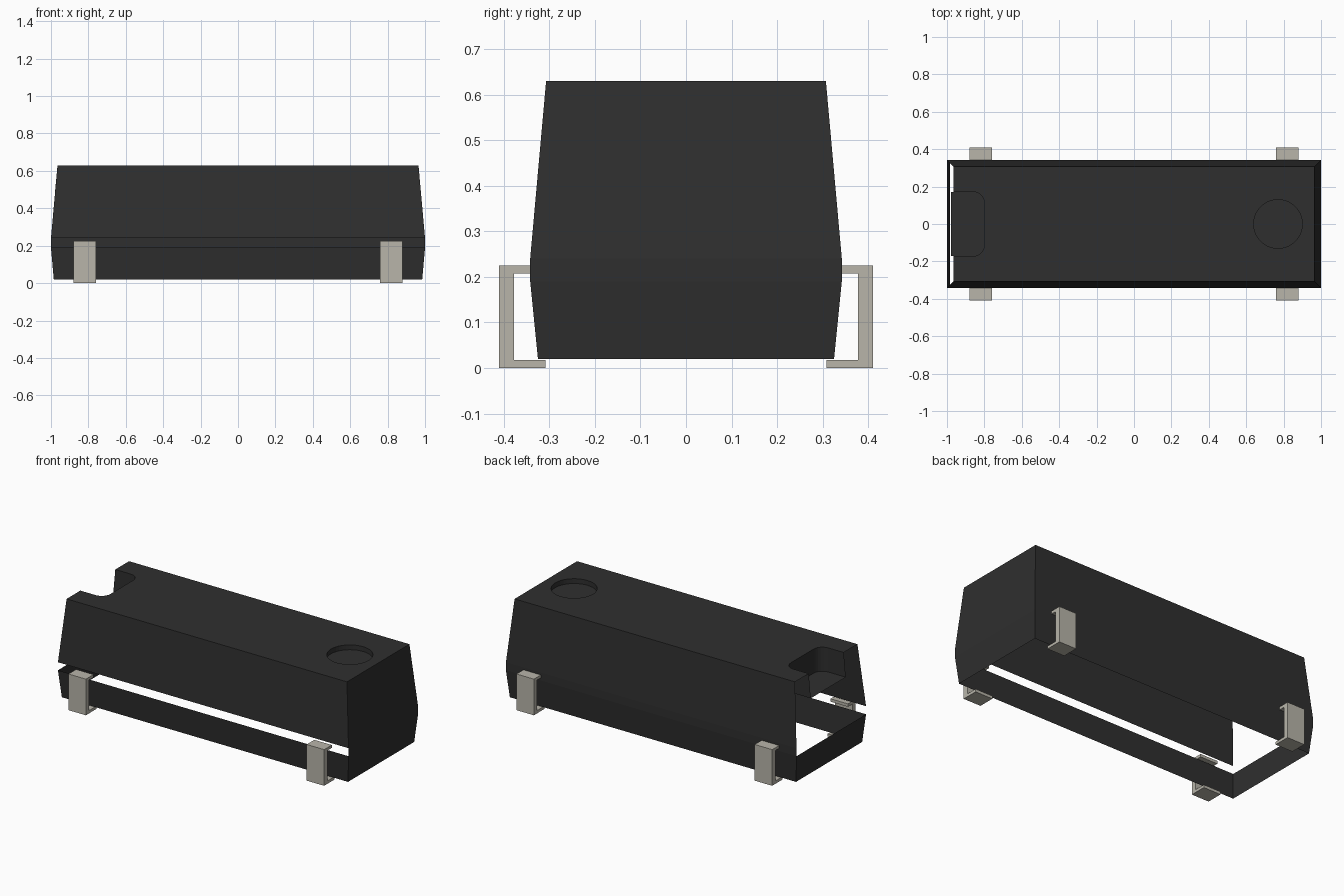
import bpy
import bmesh
from math import cos, sin, pi

cube = bpy.data.objects.get("Cube")
if cube:
    bpy.data.objects.remove(cube, do_unlink=True)


def make_material(name, rgb, roughness):
    mat = bpy.data.materials.new(name)
    mat.use_nodes = True
    mat.diffuse_color = (*rgb, 1)
    bsdf = mat.node_tree.nodes["Principled BSDF"]
    bsdf.inputs["Base Color"].default_value = (*rgb, 1)
    bsdf.inputs["Roughness"].default_value = roughness
    return mat


def add_object(name, bm, mat):
    mesh = bpy.data.meshes.new(name)
    bm.to_mesh(mesh)
    bm.free()
    mesh.materials.append(mat)
    obj = bpy.data.objects.new(name, mesh)
    bpy.context.collection.objects.link(obj)
    return obj


def wall(bm, low, high):
    """Skin of quads between two matching rows of vertices."""
    for i in range(len(low) - 1):
        bm.faces.new((low[i], low[i + 1], high[i + 1], high[i]))


black = make_material("black plastic", (0.028, 0.028, 0.028), 0.6)
metal = make_material("tin metal", (0.48, 0.46, 0.40), 0.5)

# Body: open-bottomed shell, rings of half length, half width and height
TOP = 0.63
levels = [(0.985, 0.325, 0.02), (1.0, 0.342, 0.19),
          (1.0, 0.342, 0.24), (0.965, 0.307, TOP)]
corners = [(-1, -1), (1, -1), (1, 1), (-1, 1)]
bm = bmesh.new()
rings = [[bm.verts.new((sx * hx, sy * hy, z)) for sx, sy in corners]
         for hx, hy, z in levels]
FRONT, LEFT_END, BACK, OPEN_END = range(4)
missing = {(1, FRONT), (1, OPEN_END), (2, OPEN_END)}
for level in range(3):
    for side in range(4):
        if (level, side) not in missing:
            pair = (side, (side + 1) % 4)
            wall(bm, [rings[level][k] for k in pair],
                 [rings[level + 1][k] for k in pair])

# Notch with rounded inner corners at the open end
NOTCH_Y, NOTCH_X, RADIUS, STEPS = 0.172, -0.80, 0.06, 6
half = [(-0.965, NOTCH_Y)]
for i in range(STEPS + 1):
    a = pi / 2 * (1 - i / STEPS)
    half.append((NOTCH_X - RADIUS + RADIUS * cos(a),
                 NOTCH_Y - RADIUS + RADIUS * sin(a)))
path = half + [(x, -y) for x, y in reversed(half)]
notch = [bm.verts.new((x, y, TOP)) for x, y in path]
floor = [bm.verts.new((x, y, 0.48)) for x, y in path]
for end in (floor[0], floor[-1]):
    end.co.x = -0.979
wall(bm, floor, notch)
bm.faces.new(floor[::-1])

# Shallow round orientation mark
SIDES = 40
circle = [(0.77 + 0.13 * cos(2 * pi * i / SIDES), -0.13 * sin(2 * pi * i / SIDES))
          for i in range(SIDES)]
rim = [bm.verts.new((x, y, TOP)) for x, y in circle]
base = [bm.verts.new((x, y, TOP - 0.03)) for x, y in circle]
wall(bm, base + base[:1], rim + rim[:1])
bm.faces.new(base[::-1])

# Top plate filled around the notch and the mark
outline = rings[3] + notch
edges = []
for loop in (outline, rim):
    for a, b in zip(loop, loop[1:] + loop[:1]):
        edges.append(bm.edges.get((a, b)) or bm.edges.new((a, b)))
fill = bmesh.ops.triangle_fill(bm, edges=edges, use_beauty=True, normal=(0, 0, 1))
for face in fill["geom"]:
    if isinstance(face, bmesh.types.BMFace):
        face.normal_update()
        if face.normal.z < 0:
            face.normal_flip()
add_object("body", bm, black)

# Leads: C-shaped strips with a short arm above and a foot below
profile = [(0.308, 0), (0.41, 0), (0.41, 0.225), (0.335, 0.225),
           (0.335, 0.207), (0.378, 0.207), (0.378, 0.018), (0.308, 0.018)]
for y_name, sy in (("front", -1), ("back", 1)):
    for x_name, cx in (("right", -0.82), ("left", 0.82)):
        bm = bmesh.new()
        rows = [[bm.verts.new((cx + dx, sy * y, z)) for y, z in profile]
                for dx in (-0.06, 0.06)]
        wall(bm, rows[0] + rows[0][:1], rows[1] + rows[1][:1])
        for row in rows:
            bm.faces.new(row)
        bmesh.ops.recalc_face_normals(bm, faces=bm.faces)
        add_object(f"{y_name}_{x_name}_lead", bm, metal)
